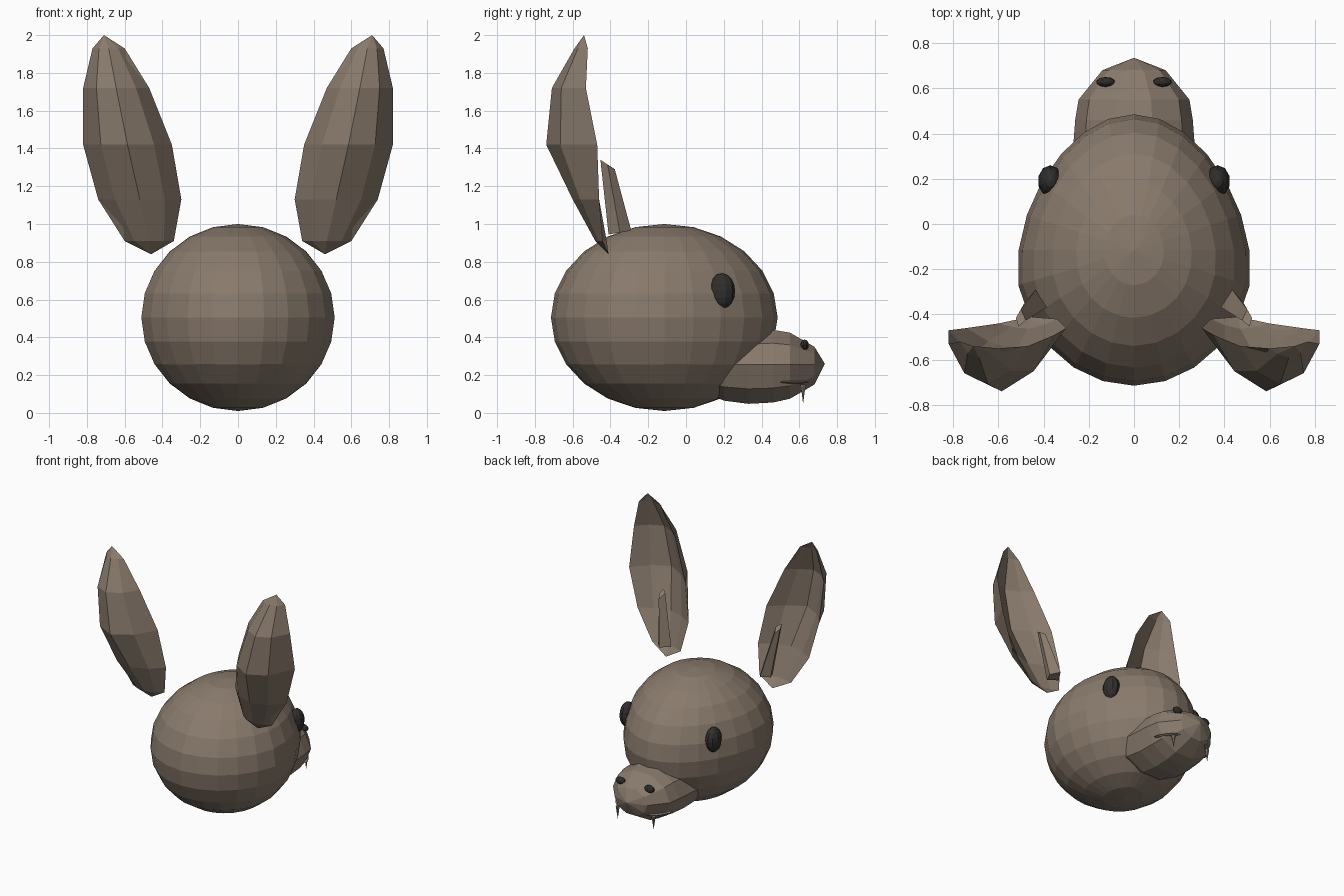
import bpy, bmesh, math
from mathutils import Vector

if "Cube" in bpy.data.objects:
    bpy.data.objects.remove(bpy.data.objects["Cube"])


def material(name, rgb):
    m = bpy.data.materials.new(name)
    m.diffuse_color = (*rgb, 1)
    m.use_nodes = True
    m.node_tree.nodes["Principled BSDF"].inputs["Base Color"].default_value = m.diffuse_color
    return m


FUR = material("brown fur", (0.25, 0.195, 0.15))
DARK = material("near black", (0.03, 0.028, 0.026))


def finish(name, bm, mat):
    bmesh.ops.recalc_face_normals(bm, faces=bm.faces)
    me = bpy.data.meshes.new(name)
    bm.to_mesh(me)
    bm.free()
    me.materials.append(mat)
    ob = bpy.data.objects.new(name, me)
    bpy.context.collection.objects.link(ob)
    return ob


def ball(name, mat, center, radii, segs, rings):
    bm = bmesh.new()
    bmesh.ops.create_uvsphere(bm, u_segments=segs, v_segments=rings, radius=1)
    for v in bm.verts:
        v.co = Vector(center) + v.co * Vector(radii)
    return finish(name, bm, mat)


def loft(name, mat, rings, tip_a=None, tip_b=None):
    """Skin a list of equal point rings, closing each end with a tip or a cap."""
    bm = bmesh.new()
    vr = [[bm.verts.new(p) for p in r] for r in rings]
    n = len(vr[0])
    for a, b in zip(vr, vr[1:]):
        for i in range(n):
            j = (i + 1) % n
            bm.faces.new((a[i], a[j], b[j], b[i]))
    for ring, tip in ((vr[0], tip_a), (vr[-1], tip_b)):
        if tip:
            t = bm.verts.new(tip)
            for i in range(n):
                bm.faces.new((ring[i], ring[(i + 1) % n], t))
        else:
            bm.faces.new(ring)
    return finish(name, bm, mat)


# head: egg shape, narrower towards the snout
head = ball("head", FUR, (0, 0, 0), (1, 1, 1), 24, 12)
for v in head.data.vertices:
    x, y, z = v.co
    v.co = (x * 0.51 * (1 - 0.15 * max(y, -0.3)), -0.115 + 0.6 * y, 0.505 + 0.495 * z)

# snout: rings along y as (y, half width, top z, bottom z)
rings = []
for y, w, top, bot in ((0.12, 0.27, 0.36, 0.10), (0.2, 0.28, 0.40, 0.065), (0.33, 0.27, 0.43, 0.048),
                       (0.46, 0.26, 0.44, 0.055), (0.55, 0.245, 0.425, 0.075), (0.68, 0.14, 0.35, 0.15)):
    ring = []
    for i in range(10):
        a = math.tau * i / 10
        s = math.sin(a) / math.sin(math.tau * 0.3)
        ring.append((w * math.cos(a), y, 0.255 + s * ((top - 0.255) if s > 0 else (0.255 - bot))))
    rings.append(ring)
loft("snout", FUR, rings, None, (0, 0.735, 0.26))

# ear outline rings: z, inner edge (x, y), outer edge (x, y), back depth y
EAR = ((0.91, 0.34, -0.42, 0.60, -0.44, -0.48),
       (1.13, 0.30, -0.46, 0.74, -0.46, -0.60),
       (1.42, 0.35, -0.49, 0.82, -0.47, -0.74),
       (1.72, 0.47, -0.54, 0.82, -0.53, -0.71),
       (1.93, 0.60, -0.55, 0.77, -0.52, -0.59))

for s, side in ((-1, "left"), (1, "right")):
    # cupped ear, open towards +y
    rings = []
    for z, xi, yi, xo, yo, yb in EAR:
        ring = []
        for t, d in ((0, 0), (0.2, 0.65), (0.5, 1), (0.8, 0.72), (1, 0),
                     (0.78, 0.42), (0.5, 0.68), (0.22, 0.38)):
            y = yi + (yo - yi) * t
            ring.append((s * (xi + (xo - xi) * t), y + (yb - y) * d, z))
        rings.append(ring)
    loft(side + "_ear", FUR, rings, (s * 0.46, -0.41, 0.84), (s * 0.71, -0.54, 2.0))

    # spike inside the ear
    rings = [[(s * (cx + dx * w), cy + dy * d, z + dy * dz) for dx, dy in
              ((-1, -0.3), (0, 1), (1, 0), (0.5, -1))]
             for cx, cy, z, w, d, dz in ((0.435, -0.35, 0.955, 0.05, 0.06, 0.01),
                                         (0.50, -0.415, 1.315, 0.022, 0.038, -0.025))]
    loft(side + "_inner_ear_spike", FUR, rings)

    # face details
    ball(side + "_eye", DARK, (s * 0.37, 0.19, 0.645), (0.055, 0.07, 0.095), 10, 8)
    ball(side + "_nostril", DARK, (s * 0.125, 0.628, 0.36), (0.042, 0.022, 0.028), 10, 6)
    mouth = ball(side + "_mouth_line", FUR, (0, 0, 0), (0.03, 0.10, 0.008), 8, 4)
    mouth.location = (s * 0.172, 0.575, 0.163)
    mouth.rotation_euler.z = s * math.radians(38)
    # fang
    base = [(s * 0.155 + 0.016 * math.cos(math.tau * i / 6),
             0.62 + 0.016 * math.sin(math.tau * i / 6), 0.15) for i in range(6)]
    loft(side + "_fang", FUR, [base], None, (s * 0.155, 0.62, 0.05))
